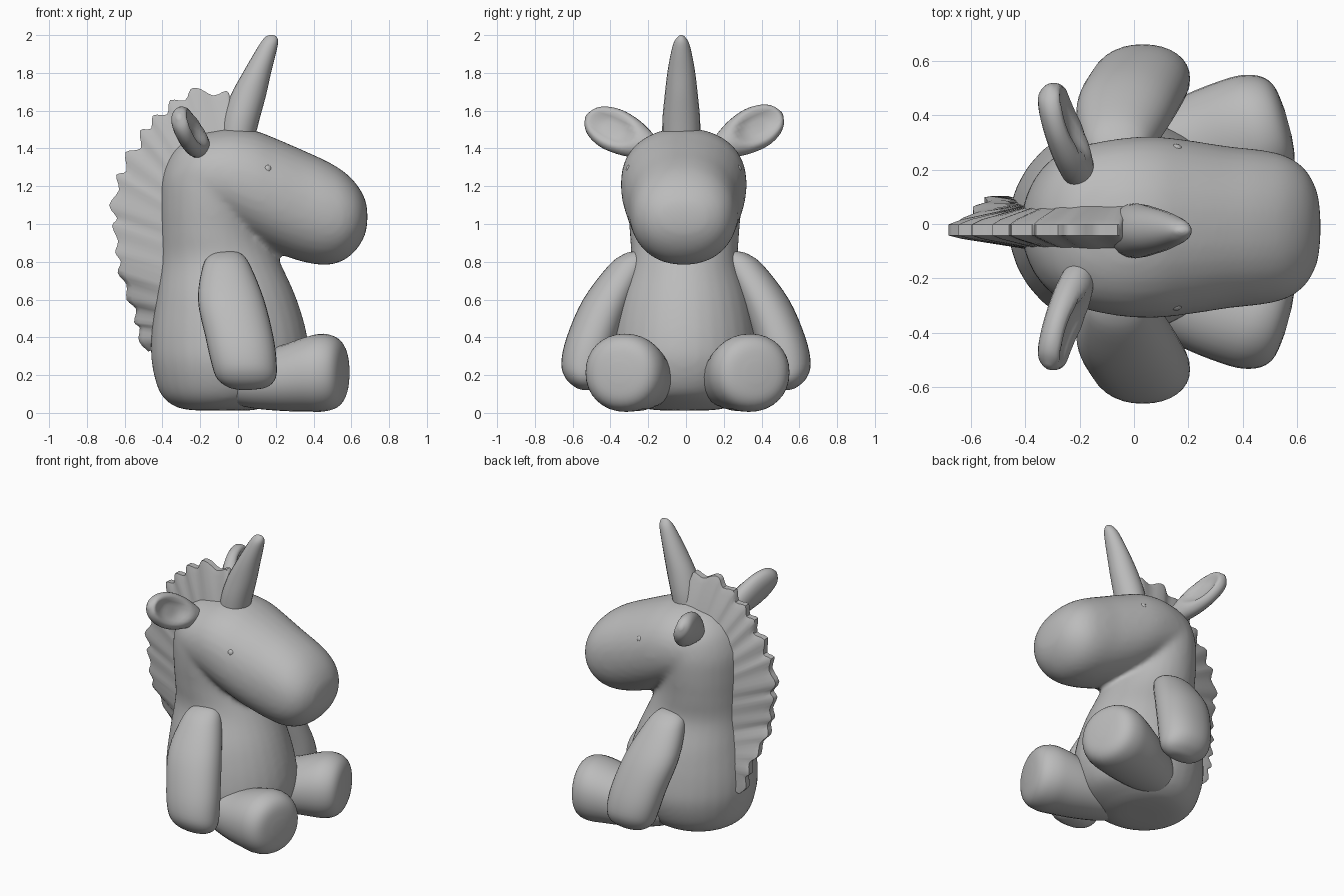
import bpy, bmesh, math
from mathutils import Vector

if "Cube" in bpy.data.objects:
    bpy.data.objects.remove(bpy.data.objects["Cube"])

plush = bpy.data.materials.new("plush_grey")
plush.diffuse_color = (0.5, 0.5, 0.5, 1)
plush.use_nodes = True
plush.node_tree.nodes["Principled BSDF"].inputs["Base Color"].default_value = plush.diffuse_color


def finish(name, bm, angle=60):
    bmesh.ops.recalc_face_normals(bm, faces=bm.faces)
    me = bpy.data.meshes.new(name)
    bm.to_mesh(me)
    bm.free()
    me.materials.append(plush)
    ob = bpy.data.objects.new(name, me)
    bpy.context.collection.objects.link(ob)
    bpy.ops.object.select_all(action='DESELECT')
    ob.select_set(True)
    bpy.context.view_layer.objects.active = ob
    bpy.ops.object.shade_smooth_by_angle(angle=math.radians(angle))
    return ob


def catmull(rows, steps):
    """Smooth interpolation through equal-length tuples."""
    out = []
    n = len(rows)
    for i in range(n - 1):
        a, b, c, d = rows[max(i - 1, 0)], rows[i], rows[i + 1], rows[min(i + 2, n - 1)]
        for k in range(steps):
            t = k / steps
            out.append([0.5 * (2 * q + (r - p) * t + (2 * p - 5 * q + 4 * r - s) * t * t
                               + (3 * q - p - 3 * r + s) * t ** 3)
                        for p, q, r, s in zip(a, b, c, d)])
    out.append(list(rows[-1]))
    return out


def loft(name, rows, ring, sides=32, steps=4, power=1.0):
    """ring(row) gives centre and two radius vectors; power < 1 squares the section."""
    bm = bmesh.new()
    loops = []
    for row in catmull(rows, steps):
        c, u, v = ring(row)
        loop = []
        for k in range(sides):
            a = 2 * math.pi * k / sides
            ca, sa = math.cos(a), math.sin(a)
            ca = math.copysign(abs(ca) ** power, ca)
            sa = math.copysign(abs(sa) ** power, sa)
            loop.append(bm.verts.new(c + u * ca + v * sa))
        loops.append(loop)
    for p, q in zip(loops, loops[1:]):
        for k in range(sides):
            j = (k + 1) % sides
            bm.faces.new((p[k], p[j], q[j], q[k]))
    bm.faces.new(loops[0])
    bm.faces.new(loops[-1])
    return finish(name, bm)


def upright(y):
    """Rows of z, x min, x max, y radius, centred on the given y."""
    return lambda r: (Vector(((r[1] + r[2]) / 2, y, r[0])),
                      Vector(((r[2] - r[1]) / 2, 0, 0)), Vector((0, r[3], 0)))


# Body and neck
body = loft("body_and_head",
            [(.012, -.2, .05, .1), (.028, -.32, .14, .23), (.10, -.41, .30, .33),
             (.25, -.455, .372, .388), (.4, -.46, .368, .384), (.6, -.437, .312, .348),
             (.8, -.412, .222, .288), (.95, -.412, .15, .29), (1.1, -.415, .13, .302),
             (1.25, -.405, .12, .302), (1.38, -.35, .05, .26), (1.46, -.26, 0, .17),
             (1.49, -.18, -.06, .06)], upright(-.008))

# Head: x, z top, z bottom, y radius
head = loft("head", [(-.40, 1.2, 1.12, .05), (-.37, 1.31, 1.08, .16), (-.3, 1.41, 1.04, .24),
                     (-.2, 1.475, 1.02, .295), (-.05, 1.507, .97, .327), (.08, 1.497, .903, .333),
                     (.2, 1.453, .848, .32), (.35, 1.388, .798, .297), (.47, 1.333, .783, .284),
                     (.56, 1.278, .808, .262), (.63, 1.208, .868, .212), (.673, 1.13, .945, .13),
                     (.685, 1.07, 1.01, .04)],
            lambda r: (Vector((r[0], -.012, (r[1] + r[2]) / 2)), Vector((0, r[3], 0)),
                       Vector((0, 0, (r[1] - r[2]) / 2))), power=.93)

# Fuse head and body into one soft skin
body.select_set(True)
bpy.context.view_layer.objects.active = body
bpy.ops.object.join()
for m in list(body.modifiers):
    body.modifiers.remove(m)
fuse = body.modifiers.new("fuse", 'REMESH')
fuse.mode, fuse.voxel_size, fuse.use_smooth_shade = 'VOXEL', .016, True
soften = body.modifiers.new("soften", 'SMOOTH')
soften.factor, soften.iterations = .5, 12

# Horn
loft("horn", [(1.42, -.10, .08, .10), (1.55, -.085, .113, .1), (1.68, -.04, .148, .088),
              (1.8, .025, .175, .074), (1.9, .083, .2, .056), (1.96, .12, .212, .04),
              (1.99, .145, .205, .02), (2.0, .165, .185, .006)], upright(-.025), sides=20)

for side, s in (("left", 1), ("right", -1)):
    # Arms: z, x min, x max, y inner, y outer
    loft(side + "_arm", [(.855, -.08, -.02, .24, .28), (.84, -.14, .02, .2, .33),
                         (.78, -.185, .065, .2, .41), (.6, -.212, .138, .28, .545),
                         (.4, -.172, .188, .36, .632), (.26, -.14, .205, .4, .66),
                         (.18, -.11, .198, .43, .635), (.135, -.05, .15, .47, .585),
                         (.122, .01, .07, .51, .55)],
         lambda r: (Vector(((r[1] + r[2]) / 2, s * (r[3] + r[4]) / 2, r[0])),
                    Vector(((r[2] - r[1]) / 2, 0, 0)),
                    Vector((0, (r[4] - r[3]) / 2, 0))), power=.92)

    # Legs: distance along leg, centre z, side radius, vertical radius
    axis = Vector((.96, s * .26, 0))
    across = Vector((-s * .26, .96, 0))
    loft(side + "_leg", [(0, .16, .13, .12), (.1, .172, .17, .15), (.25, .185, .2, .175),
                         (.38, .205, .215, .198), (.47, .213, .215, .206),
                         (.54, .213, .19, .185), (.577, .213, .14, .135),
                         (.59, .213, .05, .05)],
         lambda r: (Vector((0, s * .21 + .008, r[1])) + axis * r[0], across * r[2],
                    Vector((0, 0, r[3]))), power=.95)

    # Ears: plump leaf with a hollow front
    shift = .015 if s > 0 else -.02
    root = Vector((-.195, s * .15 + shift, 1.395))
    tip = Vector((-.315, s * .5 + (shift - .008), 1.585 if s > 0 else 1.57))
    d = (tip - root).normalized()
    w = Vector((-.12, -s * .5, .8))
    w = (w - d * d.dot(w)).normalized()
    n = d.cross(w)
    if n.x < 0:
        n = -n
    ear = loft(side + "_ear", [(0, .05, .05), (.12, .075, .062), (.35, .105, .068), (.6, .115, .066),
                               (.8, .098, .06), (.93, .064, .046), (1, .015, .012)],
               lambda r: (root.lerp(tip, r[0]), w * r[1], n * r[2]), sides=24)
    for v in ear.data.vertices:
        q = v.co - root
        along, wide, deep = q.dot(d) / (tip - root).length, q.dot(w) / .115, q.dot(n)
        dent = max(0, 1 - ((along - .6) / .36) ** 2 - (wide / .75) ** 2)
        if deep > 0:
            v.co -= n * .06 * min(dent, .8)

    # Eyes
    bm = bmesh.new()
    bmesh.ops.create_uvsphere(bm, u_segments=12, v_segments=8, radius=.024)
    bmesh.ops.translate(bm, verts=bm.verts, vec=(.155, s * .283 - .012, 1.29))
    finish(side + "_eye", bm)

# Mane: wedge-shaped crest with a scalloped outer edge
outer = [(-.04, 1.66), (-.06, 1.705), (-.13, 1.68), (-.2, 1.715), (-.25, 1.715), (-.28, 1.655),
         (-.36, 1.655), (-.375, 1.58), (-.45, 1.575), (-.46, 1.505), (-.52, 1.495), (-.515, 1.4),
         (-.595, 1.38), (-.59, 1.28), (-.645, 1.26), (-.63, 1.18), (-.682, 1.1), (-.64, 1.03),
         (-.667, .99), (-.635, .91), (-.65, .85), (-.62, .8), (-.637, .74), (-.59, .68),
         (-.59, .6), (-.54, .55), (-.55, .48), (-.52, .45), (-.525, .38), (-.475, .325)]
outer = catmull(outer, 3)
inner = catmull([(.0, 1.45), (-.2, 1.40), (-.31, 1.25), (-.34, 1.05), (-.35, .8),
                 (-.38, .55), (-.38, .36)], 20)
bm = bmesh.new()
loops = []
for i, (x, z) in enumerate(outer):
    ix, iz = inner[round(i * (len(inner) - 1) / (len(outer) - 1))]
    lean = -.022 + .1 * min(1, max(0, (.8 - z) / .3))
    mx, mz = ix + (x - ix) * .85, iz + (z - iz) * .85
    pts = [(ix, -.1, iz), (mx, lean * .85 - .036, mz), (x, lean - .02, z),
           (x, lean + .02, z), (mx, lean * .85 + .036, mz), (ix, .08, iz)]
    loops.append([bm.verts.new(p) for p in pts])
for p, q in zip(loops, loops[1:]):
    for k in range(6):
        j = (k + 1) % 6
        bm.faces.new((p[k], p[j], q[j], q[k]))
bm.faces.new(loops[0])
bm.faces.new(loops[-1])
finish("mane", bm, 50)
